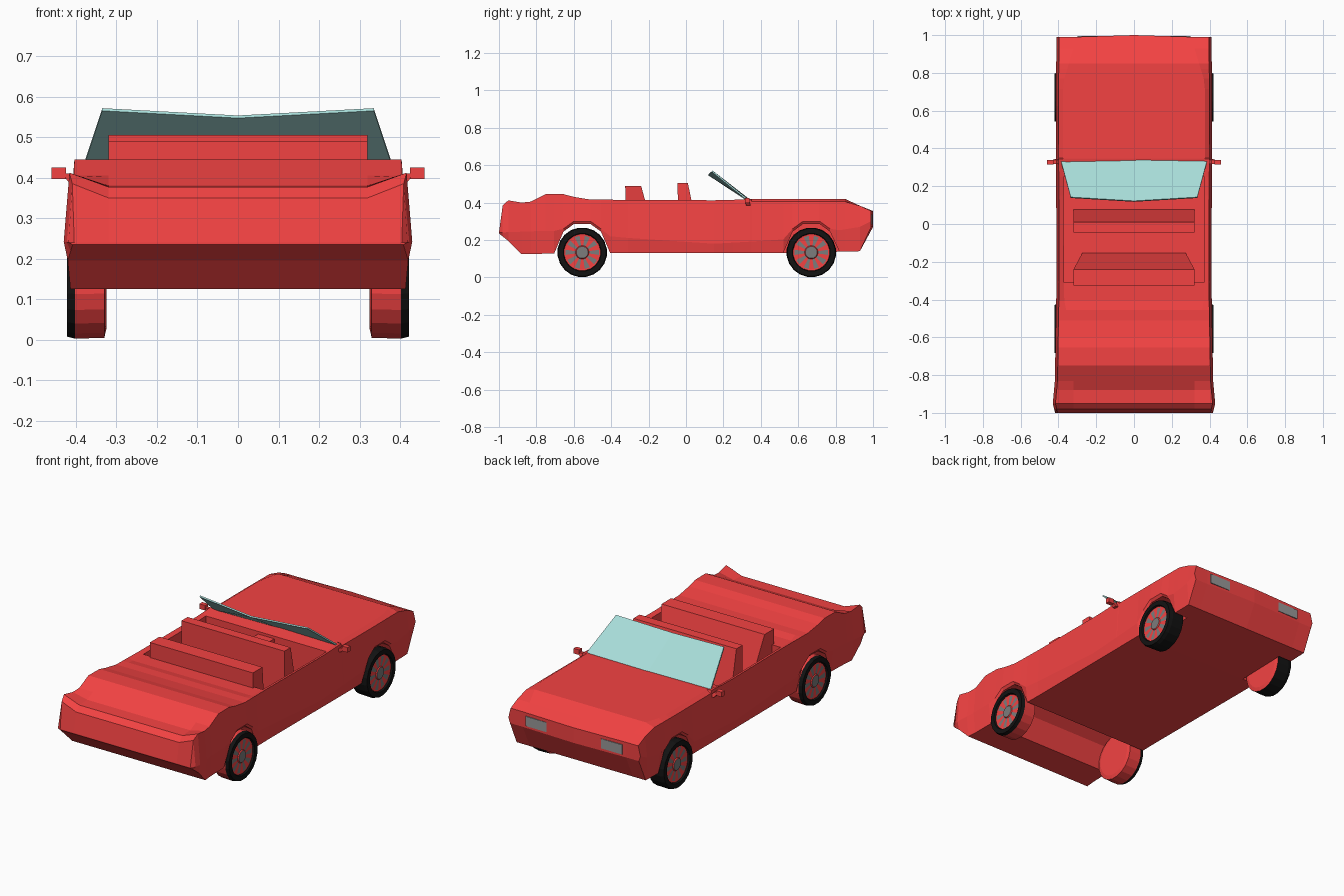
import bpy, bmesh, math

if "Cube" in bpy.data.objects:
    bpy.data.objects.remove(bpy.data.objects["Cube"])


def material(name, rgb):
    m = bpy.data.materials.new(name)
    m.diffuse_color = (*rgb, 1)
    m.use_nodes = True
    m.node_tree.nodes["Principled BSDF"].inputs["Base Color"].default_value = m.diffuse_color
    return m


RED = material("red_paint", (0.9, 0.055, 0.055))
BLACK = material("black_rubber", (0.006, 0.006, 0.006))
GREY = material("grey_metal", (0.2, 0.2, 0.2))
LAMP = material("lamp_grey", (0.32, 0.32, 0.32))
GLASS = material("pale_glass", (0.39, 0.72, 0.69))
REAR_AXLE, FRONT_AXLE = -.555, .67


def finish(name, bm, mats, mirror=False):
    bmesh.ops.remove_doubles(bm, verts=bm.verts[:], dist=0.0002)
    bmesh.ops.recalc_face_normals(bm, faces=bm.faces[:])
    me = bpy.data.meshes.new(name)
    bm.to_mesh(me)
    bm.free()
    for m in mats:
        me.materials.append(m)
    ob = bpy.data.objects.new(name, me)
    bpy.context.collection.objects.link(ob)
    if mirror:
        ob.modifiers.new("mirror", 'MIRROR').use_clip = True
    return ob


def block(name, low, high, mirror=False, mat=RED):
    """Solid between two level rectangles (x0, x1, y0, y1, z); x may taper."""
    bm = bmesh.new()
    rings = []
    for x0, x1, y0, y1, z in (low, high):
        rings.append([bm.verts.new(p) for p in ((x0, y0, z), (x1, y0, z), (x1, y1, z), (x0, y1, z))])
    a, b = rings
    bm.faces.new(a[::-1])
    bm.faces.new(b)
    for i in range(4):
        j = (i + 1) % 4
        bm.faces.new((a[i], a[j], b[j], b[i]))
    return finish(name, bm, [mat], mirror)


def along(line, y):
    """Height of a (y, z) polyline at y."""
    for (ya, za), (yb, zb) in zip(line, line[1:]):
        if y <= yb:
            return za + (zb - za) * max(0, y - ya) / (yb - ya)
    return line[-1][1]


# Body: half sections lofted along y, ruled by side-view lines
TOP = [(-1, .24), (-.98, .385), (-.95, .412), (-.88, .4), (-.83, .405), (-.75, .445),
       (-.65, .445), (-.55, .416), (.2, .412), (.35, .42), (.85, .42), (.99, .355)]
FLOOR = [(-1, .235), (-.95, .195), (-.88, .125), (-.5, .13), (.5, .13), (.93, .14), (.99, .27)]
CREASE = [(-1, .24), (-.72, .25), (-.3, .21), (.15, .18), (.5, .2), (.93, .27), (.99, .3)]
WIDTH = [(-1, .418), (-.95, .43), (-.83, .419), (-.3, .41), (.67, .414), (.99, .41)]
DECK_EDGE = [(-.66, .32), (-.4, .37), (.35, .375), (.75, .375), (.93, .32)]
ARCH = {.15: 0, .1: .245, .045: .285}
COCKPIT = (-.31, .25)

stations = [(y, 0) for y in (-1, -.98, -.95, -.88, -.83, -.75, .15, .345, .35, .85, .93, .99)]
for axle in (REAR_AXLE, FRONT_AXLE):
    stations += [(axle + s * d, h) for d, h in ARCH.items() for s in (-1, 1)]
stations += [(y, 0) for y in COCKPIT for _ in range(2)]
stations.sort()

bm = bmesh.new()
rows = []
used = set()
for y, arch in stations:
    # the second row at the cockpit's back and the first at its front drop to the floor
    inside = COCKPIT[0] < y < COCKPIT[1]
    if y in COCKPIT:
        inside = (y in used) == (y == COCKPIT[0])
    used.add(y)
    floor, top, w = along(FLOOR, y), along(TOP, y), along(WIDTH, y)
    sill = max(floor, arch)
    floor = sill if y < 0 else floor          # rear arch tunnels right across
    crease = max(along(CREASE, y), sill + .015 if arch else 0)
    shoulder = top - .015 if .35 <= y < .9 else top
    deck = top - (.035 if -.99 < y < -.94 else .02 if y == -.88 else 0)
    deck -= .01 if -.45 < y < .3 else 0
    edge = along(DECK_EDGE, y)
    inner = .17 if inside else deck
    pts = [(0, floor), (.32, floor), (.32, sill), (w - .01, sill), (w, crease),
           (w - .014, shoulder), (edge, deck), (edge, inner), (0, inner)]
    nose = .01 if y == .99 else 0
    rows.append([bm.verts.new((x, y + (0 if x else nose), z)) for x, z in pts])
for a, b in zip(rows, rows[1:]):
    for k in range(8):
        bm.faces.new((a[k], a[k + 1], b[k + 1], b[k]))
for r in (rows[0], rows[-1]):
    bm.faces.new((r[0], r[1], r[6], r[8]))
    bm.faces.new((r[1], r[3], r[4], r[5], r[6]))
bmesh.ops.dissolve_degenerate(bm, dist=0.0002, edges=bm.edges[:])
finish("car_body", bm, [RED], mirror=True)

# Bench seats with sloping fronts
seat = block("rear_seat", (-.32, .32, -.32, -.15, .16), (-.32, .32, -.325, -.24, .49))
for v in seat.data.vertices:
    if abs(v.co.y + .15) < .001:
        v.co.x *= .85
block("front_seat", (-.32, .32, -.04, .08, .16), (-.32, .32, -.045, .01, .505))

# Centre console below the dashboard
block("console", (-.07, .07, .12, .27, .16), (-.05, .05, .19, .27, .39))

# Windshield: two panes, inset to leave a painted frame
bm = bmesh.new()
v = [bm.verts.new(p) for p in ((-.39, .345, .402), (0, .35, .405), (.39, .345, .402),
                               (.335, .14, .568), (0, .12, .55), (-.335, .14, .568))]
panes = [bm.faces.new((v[0], v[1], v[4], v[5])), bm.faces.new((v[1], v[2], v[3], v[4]))]
bmesh.ops.inset_region(bm, faces=panes, thickness=0.012, use_even_offset=True)
for f in panes:
    f.material_index = 1
shield = finish("windshield", bm, [RED, GLASS])
solid = shield.modifiers.new("thickness", 'SOLIDIFY')
solid.thickness = 0.008
solid.offset = 0

# Door mirrors, stalks and headlights
block("mirrors", (.425, .46, .315, .34, .397), (.425, .46, .315, .34, .425), True)
block("mirror_stalks", (.385, .415, .32, .345, .385), (.41, .435, .318, .338, .41), True)
block("headlights", (.17, .3, .96, .9965, .283), (.17, .3, .96, .9965, .337), True, LAMP)

# Wheels: lathed rings with wedge-shaped openings between spokes
N = 20
SPOKES = 3


def wheel(name, side, yc, tread):
    # radius, x, material of the band that starts here
    prof = [(.11, .325, 0), (.131, .33, tread), (.133, .402, 1), (.128, .422, 1), (.102, .422, 1),
            (.098, .412, 0), (.09, .411, SPOKES), (.036, .411, 0), (.032, .416, 2)]
    bm = bmesh.new()
    loops = []
    for r, x, _ in prof:
        angles = [math.tau * (i + .5) / N for i in range(N)]
        loops.append([bm.verts.new((side * x, yc + r * math.cos(t), .134 + r * math.sin(t)))
                      for t in angles])
    for k in range(len(prof) - 1):
        for i in range(N):
            j = (i + 1) % N
            f = bm.faces.new((loops[k][i], loops[k][j], loops[k + 1][j], loops[k + 1][i]))
            m = prof[k][2]
            f.material_index = 2 * (i % 2) if m == SPOKES else m
    bm.faces.new(loops[0])
    bm.faces.new(loops[-1]).material_index = 2
    finish(name, bm, [RED, BLACK, GREY])


for side, tag in ((1, "right"), (-1, "left")):
    wheel("rear_wheel_" + tag, side, REAR_AXLE, 0)
    wheel("front_wheel_" + tag, side, FRONT_AXLE, 1)
